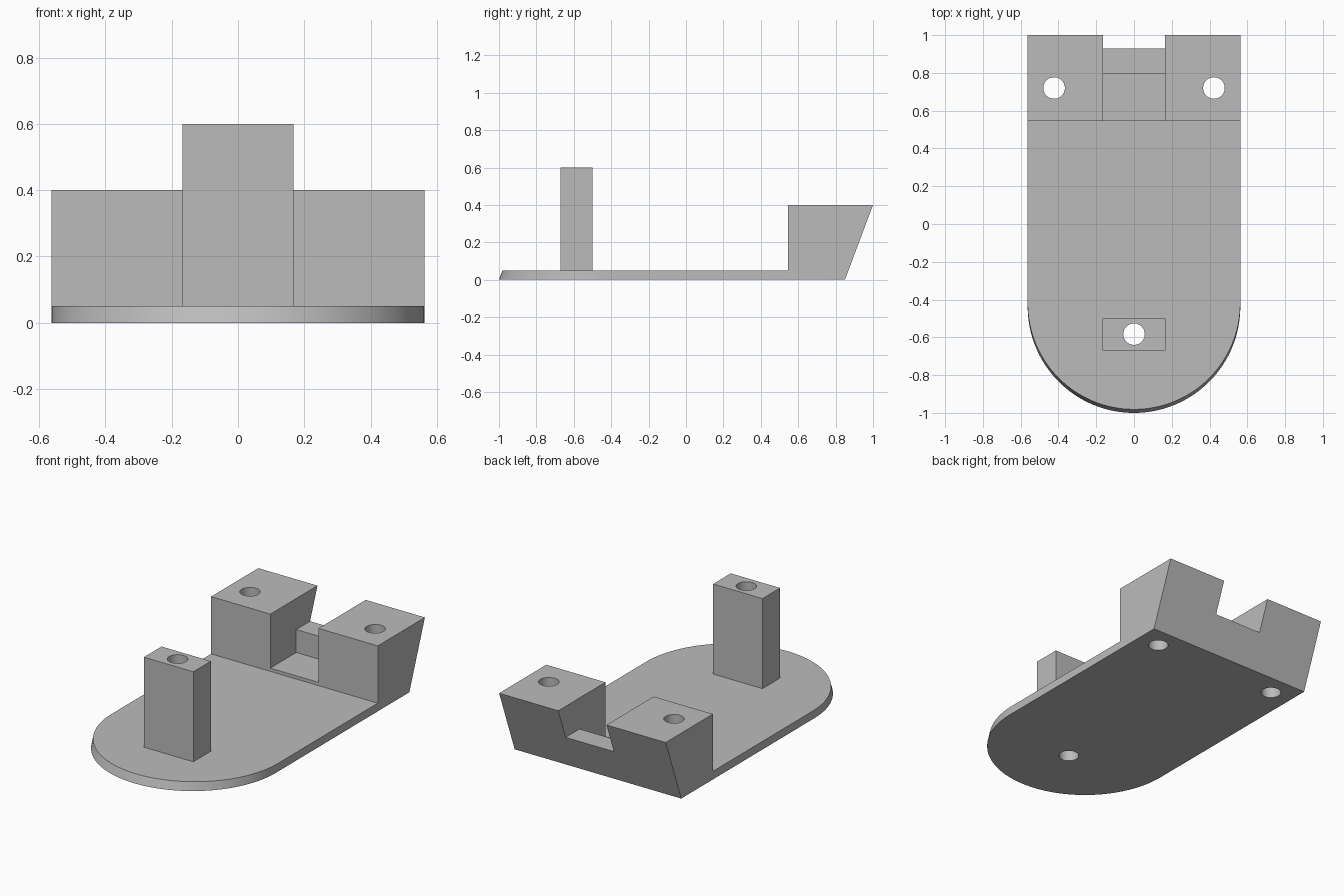
import bpy
import bmesh
import math
from mathutils import Vector

cube = bpy.data.objects.get("Cube")
if cube:
    bpy.data.objects.remove(cube, do_unlink=True)

grey = bpy.data.materials.new("plain_grey")
grey.use_nodes = True
colour = (0.5, 0.5, 0.5, 1)
grey.diffuse_color = colour
grey.node_tree.nodes["Principled BSDF"].inputs["Base Color"].default_value = colour

HALF_WIDTH = 0.563
HEIGHT = 0.4
LEAN = 0.15          # backward shift of the sloped body over its height
PLATE_TOP = 0.05
BLOCK_FRONT = 0.545
HOLE_RADIUS = 0.057


def prism(name, outline, z0, z1, lean=0.0):
    """Extrude an outline upwards, leaning it towards the back."""
    bm = bmesh.new()
    base = bm.faces.new([bm.verts.new((x, y, z0)) for x, y in outline])
    moved = bmesh.ops.extrude_face_region(bm, geom=[base])["geom"]
    top = [v for v in moved if isinstance(v, bmesh.types.BMVert)]
    bmesh.ops.translate(bm, vec=Vector((0, lean, z1 - z0)), verts=top)
    bmesh.ops.recalc_face_normals(bm, faces=bm.faces)
    mesh = bpy.data.meshes.new(name)
    bm.to_mesh(mesh)
    bm.free()
    mesh.materials.append(grey)
    obj = bpy.data.objects.new(name, mesh)
    bpy.context.collection.objects.link(obj)
    return obj


def box(name, half_x, y0, y1, z0, z1):
    outline = [(-half_x, y0), (half_x, y0), (half_x, y1), (-half_x, y1)]
    return prism(name, outline, z0, z1)


def arc(cx, cy, r, start, end, steps):
    angles = [start + (end - start) * i / steps for i in range(steps + 1)]
    return [(cx + r * math.cos(a), cy + r * math.sin(a)) for a in angles]


def combine(target, tool, operation):
    """Apply a boolean to the target and remove the helper."""
    tool.hide_render = True
    mod = target.modifiers.new("combine", "BOOLEAN")
    mod.operation = operation
    mod.solver = "EXACT"
    mod.object = tool
    bpy.context.view_layer.objects.active = target
    bpy.ops.object.modifier_apply(modifier=mod.name)
    bpy.data.objects.remove(tool, do_unlink=True)


# Leaning body with a round front end and a straight back
outline = arc(0, HALF_WIDTH - 1, HALF_WIDTH, math.pi, 2 * math.pi, 64)
outline += [(HALF_WIDTH, 1 - LEAN), (-HALF_WIDTH, 1 - LEAN)]
bracket = prism("mounting_bracket", outline, 0, HEIGHT, LEAN)

# Clear the space over the thin plate, leaving the rear block
combine(bracket, box("plate_clearance", 1, -2, BLOCK_FRONT, PLATE_TOP, 1), "DIFFERENCE")

# Stepped notch through the middle of the rear block
combine(bracket, box("notch_front", 0.163, 0.3, 0.795, 0.07, 1), "DIFFERENCE")
combine(bracket, box("notch_back", 0.163, 0.7, 1.3, 0.21, 1), "DIFFERENCE")

# Upright post near the round end
combine(bracket, box("front_post", 0.167, -0.67, -0.5, 0.02, 0.6), "UNION")

# Vertical holes through the post and both sides of the block
for x, y in [(0, -0.583), (-0.423, 0.72), (0.423, 0.72)]:
    ring = arc(x, y, HOLE_RADIUS, 0, 2 * math.pi, 40)[:-1]
    combine(bracket, prism("hole_cutter", ring, -0.2, 1), "DIFFERENCE")

# Smooth the round walls, keep the corners sharp
bpy.ops.object.select_all(action="DESELECT")
bracket.select_set(True)
bpy.context.view_layer.objects.active = bracket
bpy.ops.object.shade_smooth_by_angle(angle=math.radians(30))
